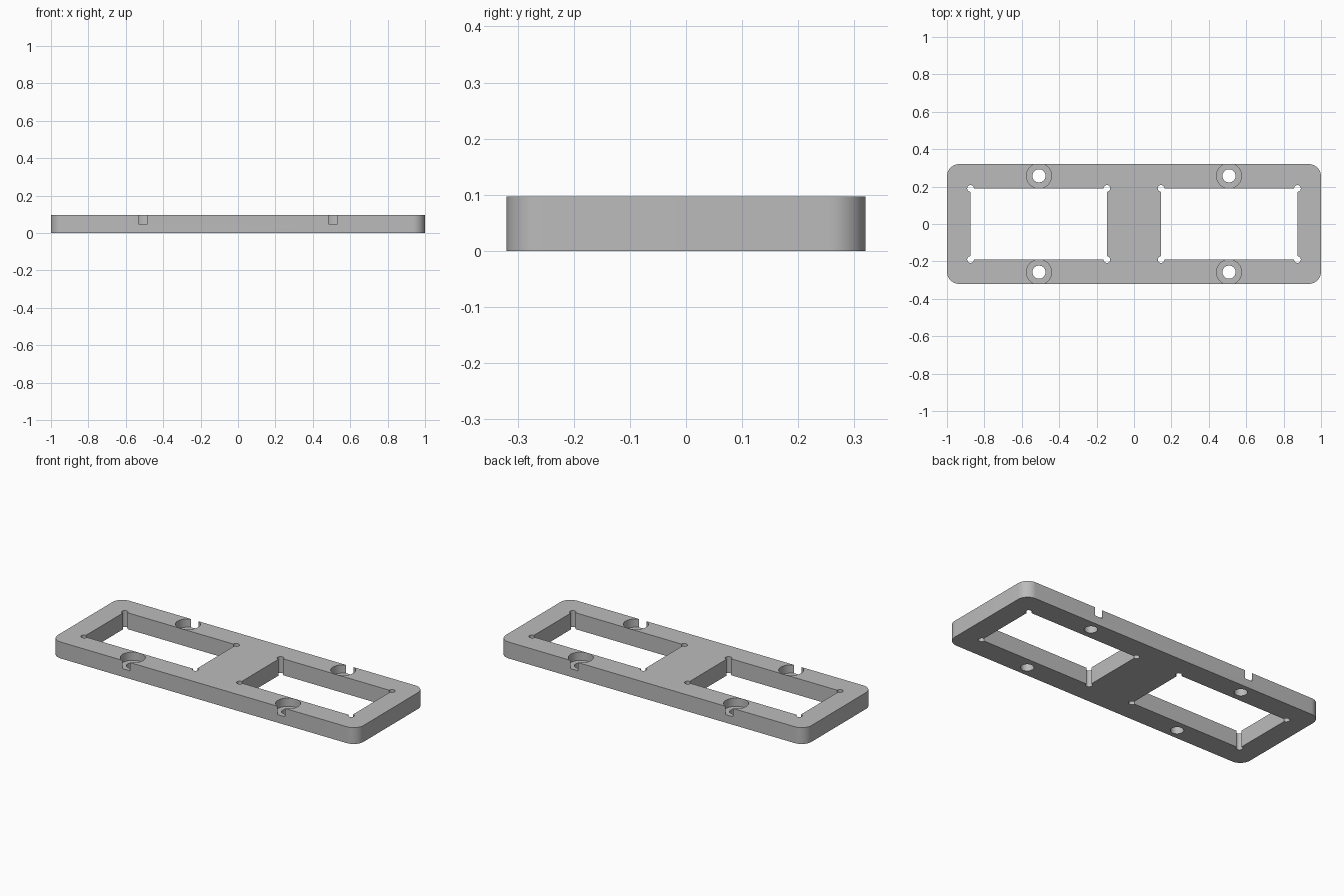
import bpy
import bmesh
import math

HALF_X, HALF_Y, HEIGHT = 1.0, 0.32, 0.097
CORNER = 0.065
WINDOW_IN, WINDOW_OUT, WINDOW_Y = 0.145, 0.874, 0.19
BOLT_X, BOLT_Y = 0.508, 0.2575
SEAT_Z = 0.048

cube = bpy.data.objects.get("Cube")
if cube:
    bpy.data.objects.remove(cube, do_unlink=True)

grey = bpy.data.materials.new("plain grey")
grey.use_nodes = True
colour = (0.5, 0.5, 0.5, 1)
grey.diffuse_color = colour
grey.node_tree.nodes["Principled BSDF"].inputs["Base Color"].default_value = colour


def box(name, x, y, z, size):
    bpy.ops.mesh.primitive_cube_add(size=1, location=(x, y, z))
    obj = bpy.context.object
    obj.name = name
    obj.scale = size
    bpy.ops.object.transform_apply(location=True, rotation=False, scale=True)
    return obj


def cylinder(name, x, y, radius, bottom, top, sides=48):
    bpy.ops.mesh.primitive_cylinder_add(
        vertices=sides, radius=radius, depth=top - bottom,
        location=(x, y, (bottom + top) / 2))
    obj = bpy.context.object
    obj.name = name
    return obj


def cut(target, cutter):
    cutter.hide_render = True
    mod = target.modifiers.new("cut", "BOOLEAN")
    mod.operation = "DIFFERENCE"
    mod.solver = "EXACT"
    mod.object = cutter
    bpy.context.view_layer.objects.active = target
    bpy.ops.object.modifier_apply(modifier=mod.name)
    bpy.data.objects.remove(cutter, do_unlink=True)


# Plate with rounded vertical corners
plate = box("mounting_plate", 0, 0, HEIGHT / 2, (2 * HALF_X, 2 * HALF_Y, HEIGHT))
bm = bmesh.new()
bm.from_mesh(plate.data)
uprights = [e for e in bm.edges
            if abs(e.verts[0].co.z - e.verts[1].co.z) > HEIGHT / 2]
bmesh.ops.bevel(bm, geom=uprights, offset=CORNER, offset_type="OFFSET",
                segments=12, profile=0.5, affect="EDGES")
bm.to_mesh(plate.data)
bm.free()
plate.data.materials.clear()
plate.data.materials.append(grey)

for side in (-1, 1):
    # Rectangular window
    middle = side * (WINDOW_IN + WINDOW_OUT) / 2
    cut(plate, box("window_cutter", middle, 0, HEIGHT / 2,
                   (WINDOW_OUT - WINDOW_IN, 2 * WINDOW_Y, 1)))
    for end in (-1, 1):
        # Small relief holes in the window corners
        for x in (WINDOW_IN, WINDOW_OUT):
            cut(plate, cylinder("relief_cutter", side * x, end * WINDOW_Y,
                                0.018, -0.1, 0.2, 24))
        # Bolt hole and counterbore, which breaks through the outer edge
        x, y = side * BOLT_X, end * BOLT_Y
        cut(plate, cylinder("counterbore_cutter", x, y, 0.067, SEAT_Z, 0.2, 64))
        cut(plate, cylinder("bolt_hole_cutter", x, y, 0.035, -0.1, 0.2))

# Smooth round walls, sharp rims
bpy.ops.object.select_all(action="DESELECT")
plate.select_set(True)
bpy.context.view_layer.objects.active = plate
bpy.ops.object.shade_smooth_by_angle(angle=math.radians(30))
